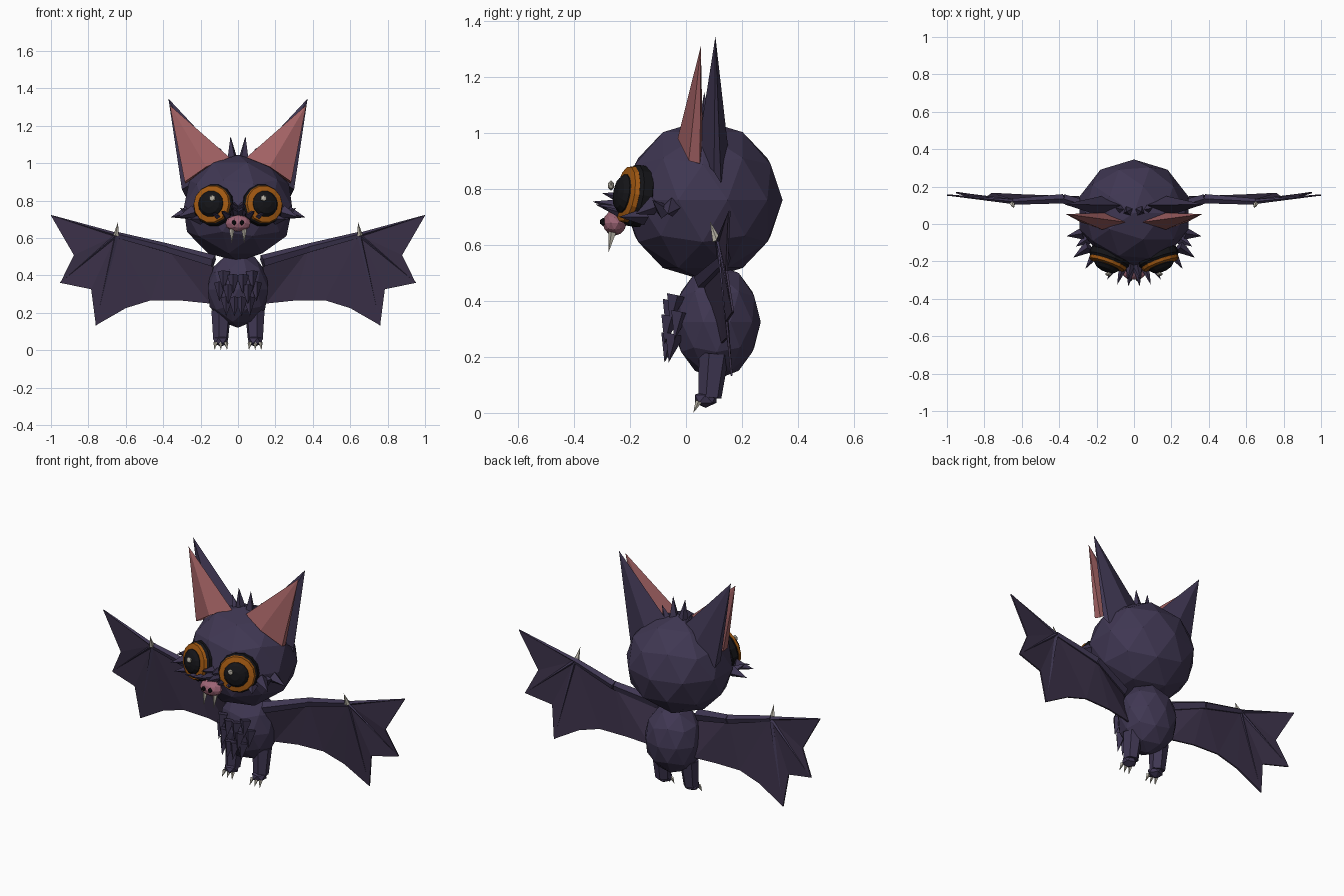
import bpy, bmesh, math
from mathutils import Vector, Matrix

if "Cube" in bpy.data.objects:
    bpy.data.objects.remove(bpy.data.objects["Cube"])


def material(name, rgb):
    m = bpy.data.materials.new(name)
    m.diffuse_color = (*rgb, 1)
    m.use_nodes = True
    m.node_tree.nodes["Principled BSDF"].inputs["Base Color"].default_value = m.diffuse_color
    return m


FUR = material("purple fur", (0.050, 0.038, 0.085))
WING = material("wing skin", (0.044, 0.031, 0.066))
PINK = material("ear pink", (0.36, 0.12, 0.125))
NOSE = material("nose pink", (0.34, 0.13, 0.18))
ORANGE = material("orange iris", (0.36, 0.10, 0.006))
BLACK = material("black", (0.007, 0.007, 0.009))
BONE = material("bone white", (0.50, 0.47, 0.40))


def part(name, bm, mat, mirror=False):
    bmesh.ops.recalc_face_normals(bm, faces=bm.faces)
    me = bpy.data.meshes.new(name)
    bm.to_mesh(me)
    bm.free()
    me.materials.append(mat)
    ob = bpy.data.objects.new(name, me)
    bpy.context.collection.objects.link(ob)
    if mirror:
        ob.modifiers.new("mirror", 'MIRROR').use_mirror_merge = False
    return ob


def ball(name, loc, size, mat, mirror=False, sub=2):
    bm = bmesh.new()
    bmesh.ops.create_icosphere(bm, subdivisions=sub, radius=1,
                               matrix=Matrix.Translation(loc) @ Matrix.Diagonal((*size, 1)))
    return part(name, bm, mat, mirror)


def rod(bm, a, b, r1, r2=0.0, sides=4):
    """Tapered rod from a to b; a spike when r2 is zero."""
    a, b = Vector(a), Vector(b)
    d = b - a
    mat = Matrix.Translation((a + b) / 2) @ d.to_track_quat('Z', 'Y').to_matrix().to_4x4()
    bmesh.ops.create_cone(bm, cap_ends=True, segments=sides, radius1=r1, radius2=r2,
                          depth=d.length, matrix=mat)


def spikes(name, rows, mat, sides=4, mirror=True):
    bm = bmesh.new()
    for a, b, r in rows:
        rod(bm, a, b, r, 0, sides)
    return part(name, bm, mat, mirror)


def pyramid(name, base, tip, mat):
    bm = bmesh.new()
    ring = [bm.verts.new(p) for p in base]
    t = bm.verts.new(tip)
    bm.faces.new(ring)
    for i, v in enumerate(ring):
        bm.faces.new((v, ring[(i + 1) % len(ring)], t))
    return part(name, bm, mat, True)


# Head and body
ball("head", (0, 0.06, 0.76), (0.305, 0.285, 0.285), FUR)
ball("body", (0, 0.11, 0.325), (0.17, 0.157, 0.205), FUR)

# Ears: dark shell behind a pink lining
pyramid("ear", [(0.05, 0.10, 1.00), (0.17, 0.04, 0.93), (0.30, 0.10, 0.86), (0.28, 0.125, 0.82),
                (0.17, 0.15, 0.95)], (0.372, 0.105, 1.345), FUR)
pyramid("ear_lining", [(0.045, 0.01, 1.03), (0.17, -0.03, 0.98), (0.285, 0.01, 0.90),
                       (0.28, 0.05, 0.89), (0.16, 0.06, 0.98)], (0.365, 0.053, 1.31), PINK)

# Eyes: black socket, orange ring, bulging pupil and glint
turn = (Matrix.Translation((0.135, -0.195, 0.778)) @ Matrix.Rotation(math.radians(20), 4, 'Z')
        @ Matrix.Rotation(math.radians(-9), 4, 'X') @ Matrix.Rotation(math.radians(90), 4, 'X'))


def eye_layer(name, profile, mat, sides=14):
    """Lathe a (radius, forward) profile about the line of sight."""
    bm = bmesh.new()
    rings = [[bm.verts.new(turn @ Vector((r * math.cos(2 * math.pi * i / sides),
                                          r * math.sin(2 * math.pi * i / sides), h)))
              for i in range(sides)] for r, h in profile]
    for p, q in zip(rings, rings[1:]):
        for i in range(sides):
            j = (i + 1) % sides
            bm.faces.new((p[i], p[j], q[j], q[i]))
    bm.faces.new(rings[0])
    bm.faces.new(rings[-1])
    return part(name, bm, mat, True)


eye_layer("eye_socket", [(0.09, -0.05), (0.112, -0.04), (0.112, -0.005), (0.10, 0.01)], BLACK)
eye_layer("iris", [(0.095, 0), (0.104, 0.008), (0.100, 0.024), (0.07, 0.030)], ORANGE)
eye_layer("pupil", [(0.072, 0.01), (0.070, 0.034), (0.055, 0.05), (0.025, 0.06)], BLACK)
ball("eye_glint", (0.137, -0.268, 0.812), (0.019, 0.012, 0.019), BONE, True, 1)

# Muzzle, nose, nostrils and fangs
ball("nose", (0, -0.255, 0.678), (0.07, 0.043, 0.045), NOSE)
ball("nostril", (0.021, -0.296, 0.682), (0.013, 0.012, 0.015), BLACK, True, 1)
spikes("fang", [((0.033, -0.262, 0.645), (0.033, -0.277, 0.572), 0.015)], BONE, 5)
spikes("muzzle_tuft", [((0.018, -0.22, 0.735), (0.03, -0.335, 0.755), 0.03),
                       ((0.06, -0.235, 0.72), (0.09, -0.325, 0.745), 0.022),
                       ((0.10, -0.225, 0.71), (0.145, -0.30, 0.735), 0.02),
                       ((0.018, -0.22, 0.765), (0.035, -0.30, 0.785), 0.025)], FUR)

# Fur tufts on cheeks, crown and chest
spikes("cheek_tuft", [((0.27, -0.05, 0.735), (0.36, -0.065, 0.71), 0.035),
                      ((0.24, -0.12, 0.74), (0.325, -0.18, 0.71), 0.035),
                      ((0.20, -0.15, 0.70), (0.26, -0.24, 0.70), 0.03),
                      ((0.25, -0.08, 0.72), (0.31, -0.12, 0.76), 0.03)], FUR)
spikes("crown_tuft", [((0.03, 0.07, 1.02), (0.04, 0.065, 1.145), 0.03),
                      ((0.07, 0.08, 1.01), (0.10, 0.085, 1.085), 0.025)], FUR)
spikes("chest_tuft", [((x, y, z), (x * 1.05, y - 0.022, z - 0.10), 0.034) for x, y, z in
                      ((0.075, -0.035, 0.42), (0.025, -0.05, 0.40), (0.095, -0.02, 0.36),
                       (0.05, -0.055, 0.345), (0.018, -0.055, 0.28), (0.06, -0.04, 0.28))], FUR)

# Wings: thin membrane fanned around the wrist, with arm and finger bones
wrist, elbow, shoulder = (0.65, 0.12, 0.615), (0.38, 0.135, 0.545), (0.13, 0.06, 0.475)
edge = [shoulder, (0.15, 0.13, 0.25), (0.30, 0.145, 0.265), (0.465, 0.15, 0.267),
        (0.60, 0.155, 0.225), (0.76, 0.163, 0.133), (0.785, 0.145, 0.326), (0.95, 0.168, 0.36),
        (0.877, 0.145, 0.508), (1.0, 0.155, 0.72)]
bm = bmesh.new()
rim = [bm.verts.new(p) for p in edge]
w, e = bm.verts.new(wrist), bm.verts.new(elbow)
for i in range(len(rim) - 1):
    bm.faces.new((e if i < 3 else w, rim[i], rim[i + 1]))
bm.faces.new((e, rim[3], w))
wing = part("wing_membrane", bm, WING, True)
solid = wing.modifiers.new("thickness", 'SOLIDIFY')
solid.thickness, solid.offset = 0.008, 0

bm = bmesh.new()
rod(bm, shoulder, elbow, 0.034, 0.026, 5)
rod(bm, elbow, wrist, 0.026, 0.018, 5)
for k in (5, 7, 9):
    rod(bm, wrist, edge[k], 0.013, 0.003, 4)
part("wing_bones", bm, FUR, True)
spikes("thumb_claw", [((0.65, 0.11, 0.615), (0.642, 0.085, 0.685), 0.016)], BONE, 5)

# Legs, feet and claws
bm = bmesh.new()
rod(bm, (0.09, 0.10, 0.21), (0.093, 0.085, 0.055), 0.055, 0.042, 6)
part("leg", bm, FUR, True)
ball("foot", (0.092, 0.07, 0.05), (0.045, 0.045, 0.032), FUR, True, 1)
spikes("foot_claw", [((0.092 + d, 0.045, 0.04), (0.092 + d * 1.2, 0.026, 0.0), 0.012)
                     for d in (-0.028, 0, 0.028)], BONE, 5)
